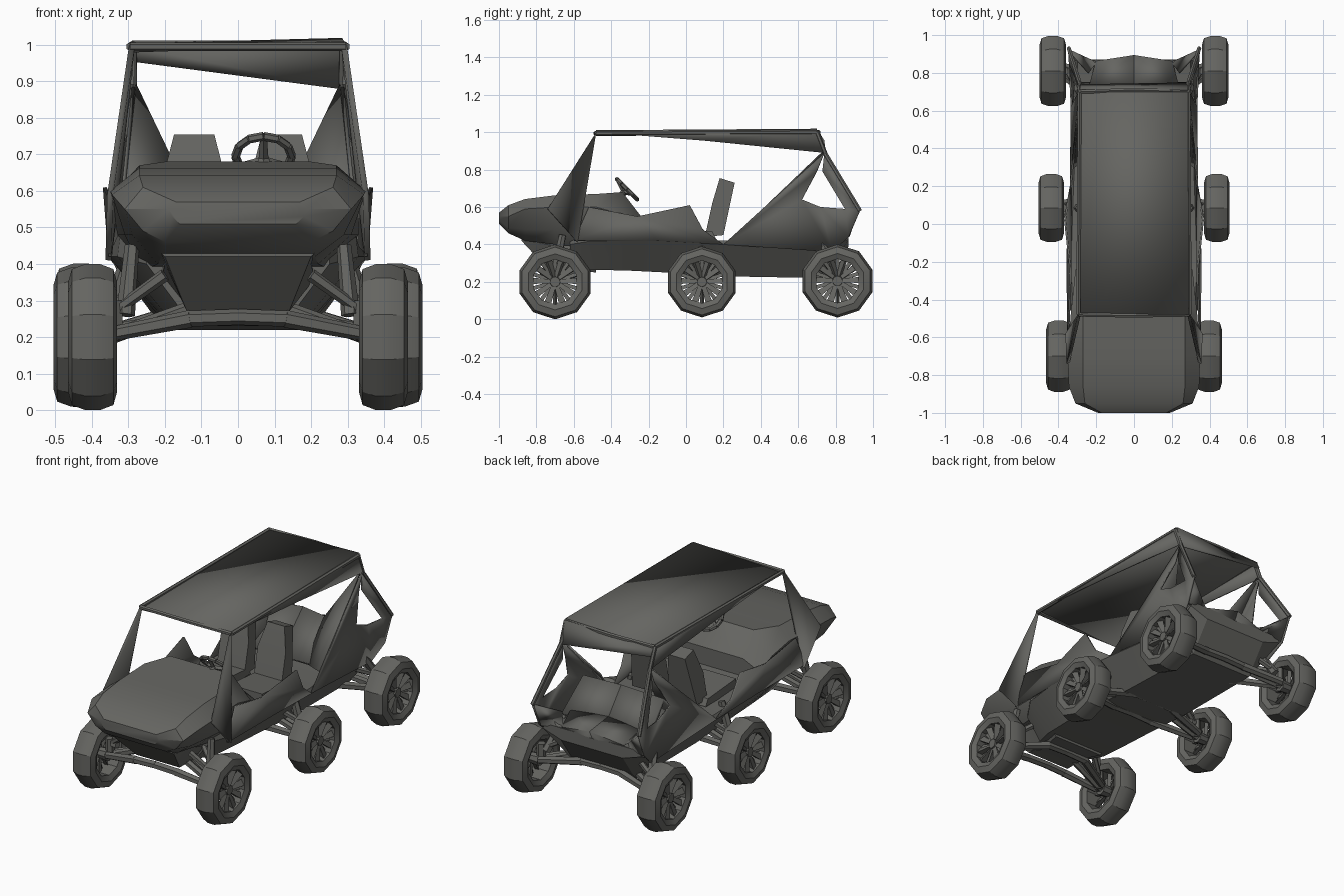
import bpy, bmesh, math
from mathutils import Vector, Matrix

if "Cube" in bpy.data.objects:
    bpy.data.objects.remove(bpy.data.objects["Cube"])

grey = bpy.data.materials.new("dark grey")
grey.diffuse_color = (0.13, 0.13, 0.12, 1)
grey.use_nodes = True
grey.node_tree.nodes["Principled BSDF"].inputs["Base Color"].default_value = grey.diffuse_color


def finish(name, bm, mirror=False, thick=0):
    bmesh.ops.recalc_face_normals(bm, faces=bm.faces)
    me = bpy.data.meshes.new(name)
    bm.to_mesh(me)
    bm.free()
    me.materials.append(grey)
    ob = bpy.data.objects.new(name, me)
    bpy.context.collection.objects.link(ob)
    if thick:
        m = ob.modifiers.new("thickness", 'SOLIDIFY')
        m.thickness, m.offset = thick, 0
    if mirror:
        ob.modifiers.new("mirror", 'MIRROR')
    return ob


def plate(name, polys, mirror=True, thick=0.01):
    """Thin sheet made of polygons given as lists of (x, y, z)."""
    bm = bmesh.new()
    for p in polys:
        bm.faces.new([bm.verts.new(v) for v in p])
    bmesh.ops.remove_doubles(bm, verts=bm.verts, dist=0.0005)
    return finish(name, bm, mirror, thick)


def loft(name, stations):
    """Closed body: each station is (y, then half-width, z pairs from bottom to top)."""
    bm = bmesh.new()
    rings = []
    for y, *p in stations:
        pts = list(zip(p[0::2], p[1::2]))
        pts += [(-w, z) for w, z in reversed(pts)]
        rings.append([bm.verts.new((w, y, z)) for w, z in pts])
    n = len(rings[0])
    for a, b in zip(rings, rings[1:]):
        for i in range(n):
            bm.faces.new((a[i], a[(i + 1) % n], b[(i + 1) % n], b[i]))
    bm.faces.new(rings[0])
    bm.faces.new(rings[-1])
    return finish(name, bm)


def add_tube(bm, a, b, r1, r2=None, seg=6):
    a, b = Vector(a), Vector(b)
    d = b - a
    mat = Matrix.Translation((a + b) / 2) @ d.to_track_quat('Z', 'Y').to_matrix().to_4x4()
    bmesh.ops.create_cone(bm, cap_ends=True, segments=seg, radius1=r1,
                          radius2=r2 or r1, depth=d.length, matrix=mat)


def tubes(name, paths, r, mirror=True):
    bm = bmesh.new()
    for a, b in paths:
        add_tube(bm, a, b, r)
    return finish(name, bm, mirror)


# nose and hood, running back to the dash
loft("hood", [
    (-1.0, .16, .51, .18, .53, .19, .55, .17, .57),
    (-.95, .20, .46, .26, .49, .31, .55, .26, .61),
    (-.86, .21, .42, .29, .48, .345, .59, .27, .643),
    (-.70, .22, .40, .31, .48, .35, .60, .27, .663),
    (-.48, .26, .38, .33, .48, .335, .60, .27, .67),
    (-.34, .28, .42, .32, .48, .32, .56, .20, .68),
    (-.24, .28, .42, .30, .46, .31, .50, .20, .55)])
# sloping skid plate under the nose
loft("front_skid", [
    (-.88, .20, .42, .21, .43, .20, .45),
    (-.74, .14, .27, .20, .40, .20, .44),
    (-.58, .13, .26, .21, .36, .20, .42),
    (-.48, .16, .25, .22, .34, .22, .42)])
# lower tub
loft("tub", [
    (-.62, .16, .28, .25, .40, .25, .43),
    (-.50, .20, .265, .33, .42, .32, .50),
    (-.30, .21, .26, .355, .42, .33, .45),
    (-.10, .21, .25, .35, .42, .33, .44),
    (.20, .21, .23, .335, .40, .32, .42),
    (.75, .20, .22, .31, .37, .30, .44),
    (.87, .20, .39, .32, .43, .30, .46)])
# raised door side panels
plate("door_panel", [
    [(.35, -.60, .42), (.345, -.52, .60), (.335, -.26, .55), (.352, -.15, .42)],
    [(.352, -.15, .42), (.335, -.26, .55), (.365, .02, .61), (.355, .09, .48), (.335, .20, .40)]])
# wide front pillars
plate("front_pillar", [
    [(.29, -.48, 1.0), (.35, -.74, .59), (.355, -.58, .41)],
    [(.29, -.48, 1.0), (.355, -.58, .41), (.33, -.55, .62)]], thick=.016)
# rear side panels with an opening
plate("rear_side_panel", [
    [(.335, .20, .40), (.285, .74, .89), (.29, .70, .79), (.33, .62, .64)],
    [(.335, .20, .40), (.33, .62, .64), (.335, .72, .60), (.34, .87, .44), (.315, .78, .36)],
    [(.335, .72, .60), (.34, .85, .59), (.34, .87, .44)],
    [(.285, .74, .89), (.345, .93, .58), (.34, .87, .44), (.34, .85, .59), (.29, .73, .79)]])
plate("rear_inner_panel", [
    [(.28, .73, .89), (.17, .55, .66), (.32, .30, .48)],
    [(.17, .55, .66), (.32, .30, .48), (.15, .42, .44)]])
# roof sheet with thin edges
plate("roof", [[(-.29, -.48, .985), (.29, -.48, 1.005), (.285, .70, 1.013), (-.29, .70, .998)]],
      mirror=False, thick=.012)
plate("roof_side", [[(.295, -.47, 1.0), (.29, .71, 1.005), (.29, .74, .89), (.295, .1, .955)]])
plate("roof_rear", [[(-.285, .71, .995), (.285, .71, 1.01), (.285, .745, .88), (-.285, .735, .955)]],
      mirror=False)
tubes("roof_frame", [((.295, -.48, .995), (.288, .70, 1.0)),
                     ((.295, -.48, .995), (0, -.485, .995)),
                     ((.288, .70, 1.0), (0, .71, 1.0)),
                     ((.288, .70, 1.0), (.287, .745, .885)),
                     ((.287, .745, .885), (.345, .93, .58))], .012)

# rear tail and cargo floor
plate("tail_panel", [
    [(.345, .92, .58), (.33, .87, .44), (.20, .86, .46), (.24, .80, .52)],
    [(0, .89, .50), (.20, .86, .46), (.20, .78, .28), (0, .78, .28)],
    [(0, .89, .50), (.20, .86, .46), (.24, .72, .50), (0, .72, .52)]])
plate("rear_bench", [
    [(0, .40, .45), (.27, .40, .45), (.26, .58, .63), (0, .60, .65)],
    [(0, .60, .65), (.26, .58, .63), (.28, .74, .47), (0, .74, .47)]], thick=.03)


# front seats: cushion and leaning back, narrower at the top
def block(bm, profile, x0, x1, taper=0):
    a, b = [[bm.verts.new((x + (s * taper if z > .7 else 0), y, z)) for y, z in profile]
            for x, s in ((x0, 1), (x1, -1))]
    n = len(a)
    bm.faces.new(a)
    bm.faces.new(b)
    for i in range(n):
        bm.faces.new((a[i], a[(i + 1) % n], b[(i + 1) % n], b[i]))


bm = bmesh.new()
block(bm, [(.10, .44), (.14, .62), (.18, .755), (.26, .73), (.20, .45)], .03, .21, .035)
finish("seat_back", bm, True)
bm = bmesh.new()
block(bm, [(-.12, .43), (-.12, .49), (.14, .47), (.16, .43)], .03, .24)
finish("seat_cushion", bm, True)

# steering wheel, column and spokes
bm = bmesh.new()
tilt = Matrix.Translation((.07, -.315, .695)) @ Matrix.Rotation(math.radians(-45), 4, 'X')
rim = [tilt @ Vector((.077 * math.cos(i * math.pi / 6), .077 * math.sin(i * math.pi / 6), 0))
       for i in range(12)]
for i in range(12):
    add_tube(bm, rim[i - 1], rim[i], .012)
hub = tilt @ Vector((0, 0, -.02))
for i in (1, 5, 9):
    add_tube(bm, hub, rim[i], .014, .009, 4)
add_tube(bm, hub, (.07, -.42, .59), .018)
finish("steering_wheel", bm)


# wheels: chunky tyre with dense spoked rim
def wheel(name, x, y, z, r, half):
    bm = bmesh.new()
    prof = [(.8, .60), (1, .75), (.85, .93), (.3, 1), (-.3, 1), (-.85, .93), (-1, .75), (-.8, .60)]
    n = 10

    def at(u, v, a):
        return (x + half * u, y + r * v * math.sin(a), z + r * v * math.cos(a))
    rows = [[bm.verts.new(at(u, v, 2 * math.pi * i / n)) for u, v in prof] for i in range(n)]
    for i in range(n):
        p, q = rows[i], rows[(i + 1) % n]
        for j in range(len(prof)):
            k = (j + 1) % len(prof)
            bm.faces.new((p[j], q[j], q[k], p[k]))
    # hub, then spokes in two staggered layers
    add_tube(bm, at(-.8, 0, 0), at(.6, 0, 0), r * .18, r * .14, 8)
    for i in range(n):
        a = 2 * math.pi * (i + .5) / n
        add_tube(bm, at(.3, 0, 0), at(.5, .60, a), r * .06, r * .11, 3)
        a += math.pi / n
        add_tube(bm, at(.1, 0, 0), at(.2, .62, a), r * .05, r * .07, 3)
    finish(name, bm, True)


# suspension: lower wishbone joined across the middle, upper arms, shock and shaft
def suspension(name, x, y, z, inner):
    bm = bmesh.new()
    for dy in (-.10, .08):
        add_tube(bm, (0, inner + dy, .255), (.14, inner + dy, .25), .022)
        add_tube(bm, (.13, inner + dy, .25), (x - .06, y + dy * .3, z + .01), .024, .02)
        add_tube(bm, (.20, inner + dy * .7, .37), (x - .06, y, z + .07), .018, .015)
    add_tube(bm, (.10, inner, .29), (x - .05, y, z), .02)
    add_tube(bm, (x - .09, y, z + .06), (.29, inner, .45), .026, .02)
    add_tube(bm, (x - .06, y, z - .01), (x - .06, y, z + .1), .025)
    finish(name, bm, True)


for label, x, y, z, r, half, inner in (("front", .398, -.70, .20, .20, .067, -.66),
                                       ("middle", .438, .085, .20, .19, .067, .085),
                                       ("rear", .430, .81, .205, .196, .070, .70)):
    wheel(label + "_wheel", x, y, z, r, half)
    suspension(label + "_suspension", x, y, z, inner)

# smooth soft curves, keep hard edges
for ob in bpy.data.objects:
    ob.select_set(True)
    bpy.context.view_layer.objects.active = ob
bpy.ops.object.shade_smooth_by_angle(angle=math.radians(32))
